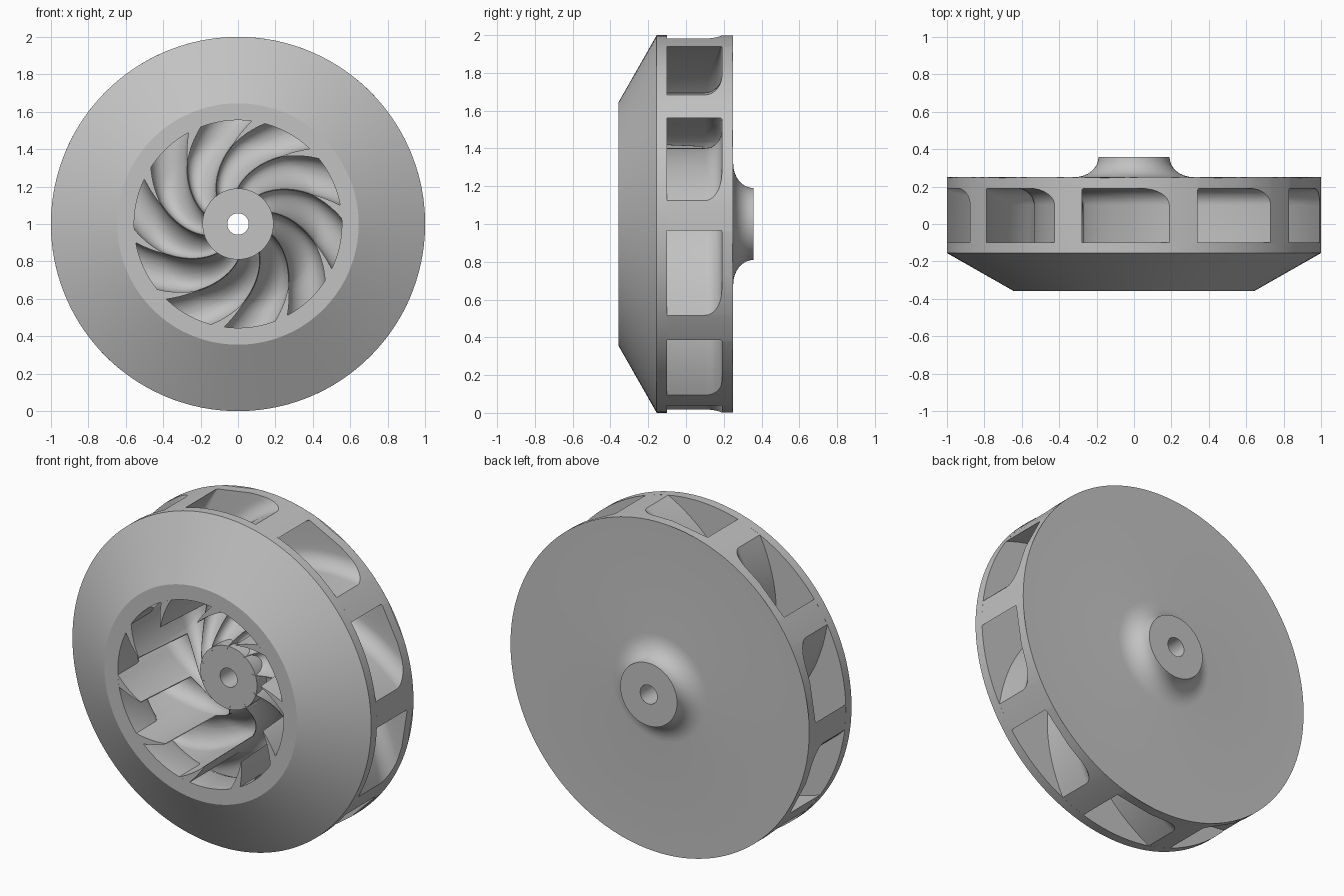
import bpy, bmesh
from math import sin, cos, pi, log, radians, degrees

cube = bpy.data.objects.get("Cube")
if cube:
    bpy.data.objects.remove(cube, do_unlink=True)

BLADES, PITCH = 10, 36.0
FRONT, BACK = -0.357, 0.357
PLATE_BACK, RIM_FLOOR, SLOT_FRONT = 0.25, 0.19, -0.10
EYE, HUB, BORE, TIP = 0.555, 0.19, 0.057, 0.43
QUARTER = [pi / 2 * i / 8 for i in range(9)]

metal = bpy.data.materials.new("grey metal")
metal.use_nodes = True
metal.diffuse_color = (0.54, 0.54, 0.54, 1)
metal.node_tree.nodes["Principled BSDF"].inputs["Base Color"].default_value = (0.54, 0.54, 0.54, 1)


def clamp01(t):
    return max(0.0, min(1.0, t))


def grid_object(name, rings):
    """Closed torus-like mesh from rings of (radius, angle, depth) around the y axis."""
    bm = bmesh.new()
    rows = [[bm.verts.new((r * cos(a), y, 1 + r * sin(a))) for r, a, y in ring] for ring in rings]
    for i, row in enumerate(rows):
        nxt = rows[(i + 1) % len(rows)]
        for j in range(len(row)):
            k = (j + 1) % len(row)
            bm.faces.new((row[j], row[k], nxt[k], nxt[j]))
    bmesh.ops.remove_doubles(bm, verts=bm.verts, dist=0.00005)
    bmesh.ops.dissolve_degenerate(bm, edges=bm.edges, dist=0.00005)
    bmesh.ops.recalc_face_normals(bm, faces=bm.faces)
    mesh = bpy.data.meshes.new(name)
    bm.to_mesh(mesh)
    bm.free()
    mesh.materials.append(metal)
    obj = bpy.data.objects.new(name, mesh)
    bpy.context.collection.objects.link(obj)
    bpy.ops.object.select_all(action='DESELECT')
    obj.select_set(True)
    bpy.context.view_layer.objects.active = obj
    bpy.ops.object.shade_smooth_by_angle(angle=radians(24))


def revolve(name, profile, steps=120):
    grid_object(name, [[(r, 2 * pi * k / steps, y) for k in range(steps)] for r, y in profile])


# Front shroud: conical outside, cylindrical eye, flat inside over the passages
revolve("front_shroud", [(1, SLOT_FRONT), (1, -0.155), (0.645, FRONT), (EYE, FRONT),
                         (EYE, -0.17), (0.575, -0.125), (0.62, SLOT_FRONT)])

# Back plate with a concave flare up to the drilled hub
flare = [(0.32 - 0.13 * sin(a), BACK - (BACK - PLATE_BACK) * cos(a)) for a in QUARTER]
revolve("back_plate_and_hub", [(1, PLATE_BACK)] + flare +
        [(BORE, BACK), (BORE, -0.09), (HUB, -0.09), (HUB, 0.245), (0.99, 0.245)])


# Blades and passage floors, one continuous ring of ten sectors
def blade_angle(r):
    # quadratic in log radius through the hub, eye and rim positions
    pts = ((log(0.2), 53.0), (log(EYE), 6.7), (0.0, -33.4))
    total = 0
    for i, (ri, a) in enumerate(pts):
        for j, (rj, _) in enumerate(pts):
            if i != j:
                a *= (log(r) - rj) / (ri - rj)
        total += a
    return total


def floor_depth(r):
    return RIM_FLOOR * sin(clamp01((r - HUB) / 0.28) * pi / 2)


def blade_top(r):
    if r > EYE + 0.001:
        return -0.15 + 0.05 * clamp01((r - 0.56) / 0.1)
    # blades stand to the eye; inside their tips only low ridges run to the hub
    return FRONT if r > TIP else floor_depth(r) - 0.092


def passage_section(r):
    """Offsets in degrees from a blade centre to the next, with depths."""
    top, floor = blade_top(r), floor_depth(r)
    rim = clamp01((r - 0.7) / 0.3)
    half = 0.3 + 3.4 * clamp01((r - TIP) / (EYE - TIP)) + 0.8 * rim

    def side(width, height):
        span = min(degrees(width / r), 0.49 * (PITCH - 2 * half))
        return [(half, top)] + [(half + span * (1 - cos(a)), floor - height * (1 - sin(a)))
                                for a in QUARTER]
    left = side(0.15, 0.09)
    right = [(PITCH - u, y) for u, y in reversed(side(0.15 - 0.14 * rim, 0.09 - 0.08 * rim))]
    return [(0, top)] + left + [(PITCH / 2, floor)] + right


def blade_ring(r, depth=None):
    return [(r, radians(blade_angle(r) + PITCH * b + u), y if depth is None else depth)
            for b in range(BLADES) for u, y in passage_section(r)]


inner = [0.17 + (TIP - 0.17) * i / 14 for i in range(15)]
tips = [TIP + 0.002 + (EYE - TIP - 0.002) * i / 7 for i in range(8)]
outer = [0.558 + (1 - 0.558) * i / 16 for i in range(17)]
radii = inner + tips + outer
rings = [blade_ring(r) for r in radii]
rings.append(blade_ring(1.0, PLATE_BACK))
rings += [blade_ring(r, 0.24) for r in reversed(radii[:-1])]
grid_object("blades_and_passages", rings)
